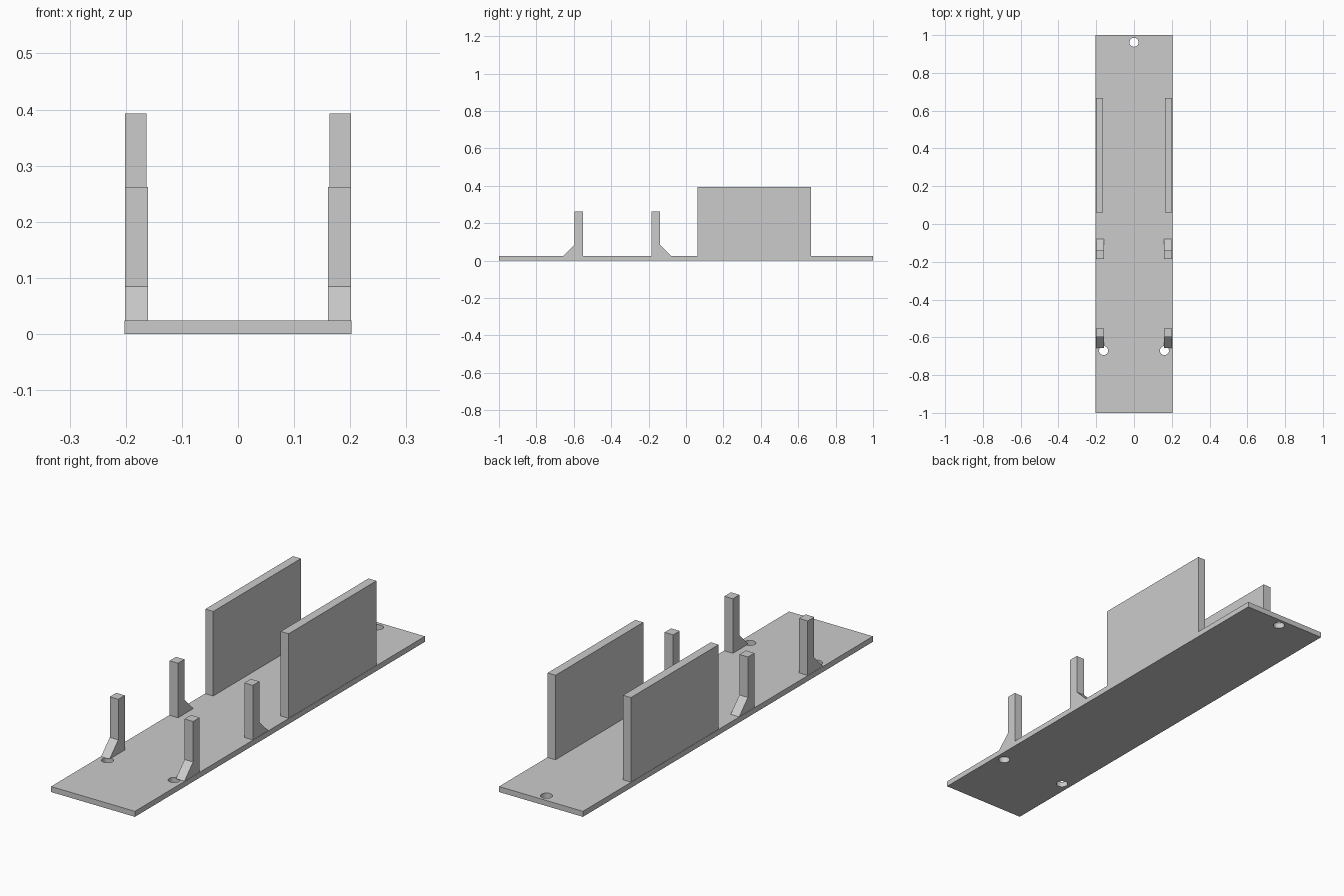
import bpy
import bmesh
from mathutils import Matrix

if "Cube" in bpy.data.objects:
    bpy.data.objects.remove(bpy.data.objects["Cube"])

PLATE_TOP = 0.024
OUTER = 0.2012          # outer face of walls and posts

grey = bpy.data.materials.new("light grey")
grey.diffuse_color = (0.6, 0.6, 0.6, 1)
grey.use_nodes = True
grey.node_tree.nodes["Principled BSDF"].inputs["Base Color"].default_value = grey.diffuse_color


def make_object(name, bm):
    bmesh.ops.recalc_face_normals(bm, faces=bm.faces)
    mesh = bpy.data.meshes.new(name)
    bm.to_mesh(mesh)
    bm.free()
    mesh.materials.append(grey)
    obj = bpy.data.objects.new(name, mesh)
    bpy.context.collection.objects.link(obj)
    return obj


def side_prism(name, profile, x0, x1):
    """Extrude a (y, z) profile from x0 to x1."""
    bm = bmesh.new()
    face = bm.faces.new([bm.verts.new((x0, y, z)) for y, z in profile])
    ext = bmesh.ops.extrude_face_region(bm, geom=[face])
    verts = [g for g in ext["geom"] if isinstance(g, bmesh.types.BMVert)]
    bmesh.ops.translate(bm, verts=verts, vec=(x1 - x0, 0, 0))
    return make_object(name, bm)


def box_profile(y0, y1, z0, z1):
    return [(y0, z0), (y1, z0), (y1, z1), (y0, z1)]


# Base plate
plate = side_prism("base_plate", box_profile(-1, 1, 0, PLATE_TOP), -0.2025, 0.2025)

# Three screw holes through the plate
bm = bmesh.new()
for x, y in [(-0.161, -0.67), (0.161, -0.67), (0, 0.962)]:
    bmesh.ops.create_cone(bm, cap_ends=True, segments=32, radius1=0.024,
                          radius2=0.024, depth=0.2,
                          matrix=Matrix.Translation((x, y, 0)))
cutter = make_object("hole_cutter", bm)
cutter.hide_render = True
cutter.hide_set(True)
cut = plate.modifiers.new("screw holes", 'BOOLEAN')
cut.operation = 'DIFFERENCE'
cut.solver = 'EXACT'
cut.object = cutter


def post_profile(back, face, toe):
    """Upright post with a sloped foot on the toe side."""
    return [(back, PLATE_TOP), (toe, PLATE_TOP), (face, 0.085),
            (face, 0.262), (back, 0.262)]


# Side walls and footed posts, repeated on both sides
for side, s in (("left", -1), ("right", 1)):
    side_prism(side + "_wall", box_profile(0.062, 0.667, PLATE_TOP, 0.393),
               s * 0.163, s * OUTER)
    side_prism(side + "_front_post", post_profile(-0.552, -0.597, -0.657),
               s * 0.16, s * OUTER)
    side_prism(side + "_middle_post", post_profile(-0.185, -0.14, -0.079),
               s * 0.16, s * OUTER)
